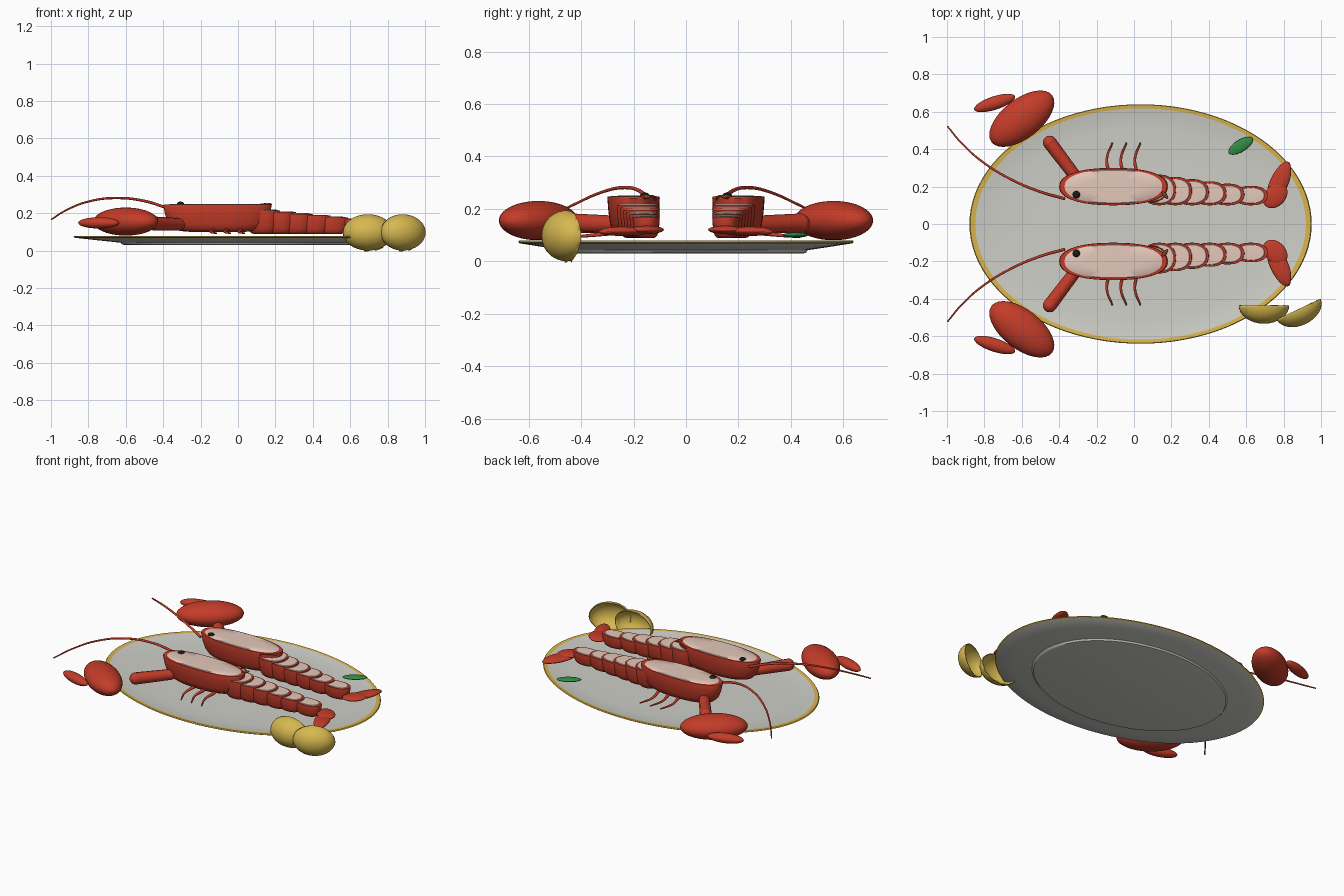
import bpy, bmesh
from math import cos, sin, pi, radians, copysign
from mathutils import Matrix

cube = bpy.data.objects.get("Cube")
if cube:
    bpy.data.objects.remove(cube, do_unlink=True)


def material(name, r, g, b):
    m = bpy.data.materials.new(name)
    m.use_nodes = True
    m.diffuse_color = (r, g, b, 1)
    m.node_tree.nodes["Principled BSDF"].inputs["Base Color"].default_value = (r, g, b, 1)
    return m


SHELL = material("shell_red", 0.55, 0.045, 0.022)
MEAT = material("pale_meat", 0.78, 0.58, 0.50)
CHINA = material("plate_white", 0.62, 0.62, 0.58)
GOLD = material("rim_gold", 0.70, 0.46, 0.07)
LEMON = material("lemon_yellow", 0.68, 0.48, 0.08)
GREEN = material("leaf_green", 0.03, 0.27, 0.06)
BLACK = material("eye_black", 0.01, 0.01, 0.01)
BROWN = material("claw_brown", 0.22, 0.06, 0.02)


def finish(name, bm, mats, angle=40):
    """Turn a bmesh into a smooth object with sharp edges kept."""
    bmesh.ops.recalc_face_normals(bm, faces=bm.faces)
    me = bpy.data.meshes.new(name)
    bm.to_mesh(me)
    bm.free()
    for m in mats:
        me.materials.append(m)
    ob = bpy.data.objects.new(name, me)
    bpy.context.collection.objects.link(ob)
    bpy.ops.object.select_all(action="DESELECT")
    ob.select_set(True)
    bpy.context.view_layer.objects.active = ob
    bpy.ops.object.shade_smooth_by_angle(angle=radians(angle))
    return ob


def oval_loft(name, cx, cy, rx, ry, profile, mats, power=2.0, n=64):
    """Oval rings from bottom to top; each profile entry is (scale, z, material)."""
    bm = bmesh.new()
    rings = []
    for scale, z, _ in profile:
        ring = []
        for i in range(n):
            c, s = cos(2 * pi * i / n), sin(2 * pi * i / n)
            x = copysign(abs(c) ** (2 / power), c) * rx * scale
            y = copysign(abs(s) ** (2 / power), s) * ry * scale
            ring.append(bm.verts.new((cx + x, cy + y, z)))
        rings.append(ring)
    for (low, high, entry) in zip(rings, rings[1:], profile[1:]):
        for i in range(n):
            j = (i + 1) % n
            f = bm.faces.new((low[i], low[j], high[j], high[i]))
            f.material_index = entry[2]
    bm.faces.new(rings[0]).material_index = profile[0][2]
    bm.faces.new(rings[-1]).material_index = profile[-1][2]
    return finish(name, bm, mats)


def ellipsoid(name, loc, radii, turn, mat, half=False):
    """Ellipsoid turned about z; half keeps only the -y side as an open bowl."""
    bm = bmesh.new()
    bmesh.ops.create_uvsphere(bm, u_segments=32, v_segments=20, radius=1)
    if half:
        bmesh.ops.bisect_plane(bm, geom=bm.verts[:] + bm.edges[:] + bm.faces[:],
                               plane_co=(0, 0, 0), plane_no=(0, 1, 0), clear_outer=True)
    bm.transform(Matrix.Translation(loc) @ Matrix.Rotation(radians(turn), 4, "Z")
                 @ Matrix.Diagonal((*radii, 1)))
    return finish(name, bm, [mat], 60)


def tube(name, points, radius, mat, tip=1.0):
    """Round tube through points, tapering to tip times its radius."""
    cu = bpy.data.curves.new(name, "CURVE")
    cu.dimensions = "3D"
    cu.bevel_depth = radius
    cu.bevel_resolution = 4
    cu.use_fill_caps = True
    sp = cu.splines.new("BEZIER")
    sp.bezier_points.add(len(points) - 1)
    for i, (bp, p) in enumerate(zip(sp.bezier_points, points)):
        bp.co = p
        bp.handle_left_type = bp.handle_right_type = "AUTO"
        bp.radius = 1 + (tip - 1) * i / (len(points) - 1)
    cu.materials.append(mat)
    ob = bpy.data.objects.new(name, cu)
    bpy.context.collection.objects.link(ob)
    return ob


# Oval plate with a gold rim
oval_loft("plate", 0.035, 0, 0.915, 0.64,
          [(0.70, 0.03, 0), (0.715, 0.032, 0), (0.725, 0.042, 0), (0.86, 0.055, 0),
           (0.99, 0.068, 0), (1.0, 0.073, 1), (0.995, 0.079, 1), (0.966, 0.078, 1),
           (0.94, 0.074, 0), (0.80, 0.068, 0), (0.60, 0.066, 0)],
          [CHINA, GOLD], n=96)


def halved_shell(name, cx, cy, rx, ry, bottom, top, power):
    """Bowl-shaped half shell filled with pale meat up to its cut edge."""
    h = top - bottom
    prof = [(s, bottom + h * t, 0) for s, t in
            ((0.5, 0), (0.68, 0.03), (0.81, 0.12), (0.90, 0.3), (0.96, 0.6), (1, 0.95), (0.985, 1))]
    rim = 0.01 / ry
    prof += [(1 - rim, top, 0), (0.97 - rim, top + 0.003, 1), (0.5, top + 0.004, 1)]
    oval_loft(name, cx, cy, rx, ry, prof, [SHELL, MEAT], power)


def lobster(tag, s):
    """One halved lobster; s mirrors it across the plate."""
    def at(x, y, z):
        return (x, y * s, z)

    halved_shell(tag + "_carapace", -0.11, 0.2 * s, 0.29, 0.1, 0.10, 0.246, 2.3)

    # Overlapping tail segments, shrinking toward the fan
    centres = (0.135, 0.22, 0.31, 0.405, 0.50, 0.625)
    for i, x in enumerate(centres):
        t = i / 5
        halved_shell(f"{tag}_tail_segment_{i + 1}", x, (0.182 - 0.03 * t) * s,
                     0.09, 0.082 - 0.03 * t, 0.088, 0.215 - 0.047 * t, 2.3)

    # Tail fan lobes
    for i, (x, y, a, b, turn) in enumerate(((0.775, 0.235, 0.11, 0.042, 62),
                                            (0.80, 0.245, 0.085, 0.035, 75),
                                            (0.755, 0.15, 0.075, 0.055, 45))):
        ellipsoid(f"{tag}_fan_lobe_{i + 1}", at(x, y, 0.112 + 0.004 * i),
                  (a, b, 0.016), turn * s, SHELL)

    # Claw, pincer finger and arm
    ellipsoid(tag + "_claw", at(-0.60, 0.563, 0.155), (0.205, 0.105, 0.075), 38 * s, SHELL)
    ellipsoid(tag + "_claw_finger", at(-0.745, 0.647, 0.148), (0.115, 0.036, 0.03), 18 * s, SHELL)
    tube(tag + "_arm", [at(-0.31, 0.25, 0.14), at(-0.45, 0.435, 0.145)], 0.033, SHELL, 1.12)
    ellipsoid(tag + "_arm_joint", at(-0.45, 0.435, 0.145), (0.037, 0.037, 0.037), 0, SHELL)

    # Walking legs
    for i in range(3):
        x = -0.135 + 0.075 * i
        tube(f"{tag}_leg_{i + 1}", [at(x, 0.27, 0.11), at(x - 0.01, 0.35, 0.10),
                                    at(x + 0.02, 0.435, 0.092)], 0.010, SHELL, 0.4)

    # Antenna and eye
    tube(tag + "_antenna", [at(-0.37, 0.135, 0.225), at(-0.50, 0.172, 0.265),
                            at(-0.65, 0.235, 0.281), at(-0.80, 0.325, 0.262),
                            at(-0.92, 0.43, 0.215), at(-0.997, 0.522, 0.167)],
         0.008, SHELL, 0.5)
    ellipsoid(tag + "_eye", at(-0.308, 0.157, 0.247), (0.02, 0.02, 0.015), 0, BLACK)

    # Small curled mouthpart at the end of the carapace
    tube(tag + "_feeler", [at(0.08, 0.115, 0.235), at(0.14, 0.13, 0.249),
                           at(0.175, 0.16, 0.245)], 0.004, SHELL)
    ellipsoid(tag + "_feeler_knob", at(0.165, 0.155, 0.246), (0.024, 0.009, 0.008), -50 * s, BROWN)


lobster("rear_lobster", 1)
lobster("front_lobster", -1)

# Hollow lemon halves
for name, x, y, rx, depth, turn in (("lemon_half_inner", 0.695, -0.435, 0.135, 0.098, 0),
                                    ("lemon_half_outer", 0.88, -0.455, 0.13, 0.088, 25)):
    half = ellipsoid(name, (x, y, 0.097), (rx, depth, 0.097), turn, LEMON, half=True)
    rind = half.modifiers.new("rind", "SOLIDIFY")
    rind.thickness = 0.005
    rind.offset = -1

# Leaf garnish
ellipsoid("leaf", (0.57, 0.418, 0.10), (0.075, 0.032, 0.010), 32, GREEN)
